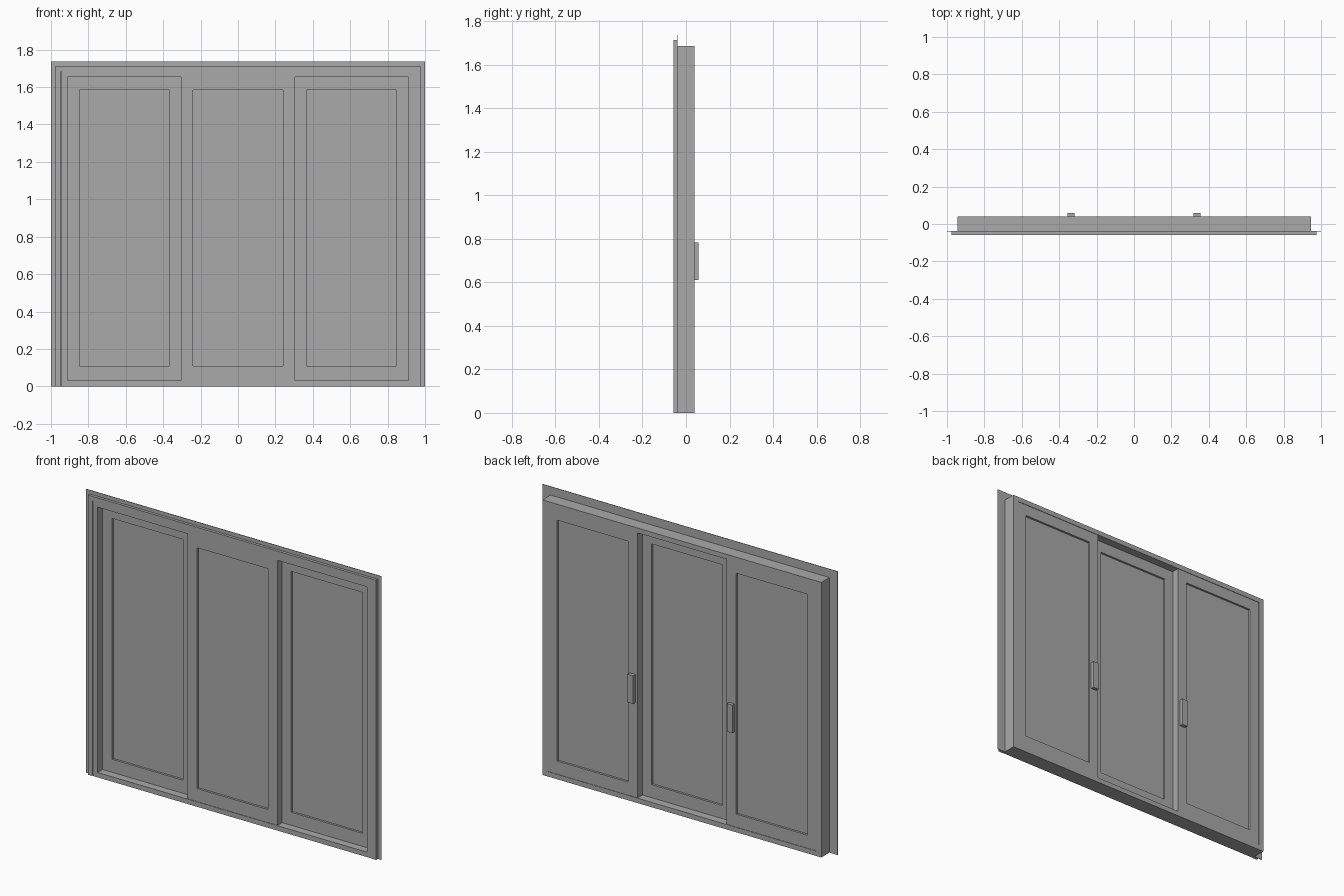
import bpy
import bmesh

cube = bpy.data.objects.get("Cube")
if cube:
    bpy.data.objects.remove(cube, do_unlink=True)

grey = bpy.data.materials.new("neutral grey")
grey.use_nodes = True
COLOUR = (0.4, 0.4, 0.4, 1)
grey.diffuse_color = COLOUR
grey.node_tree.nodes["Principled BSDF"].inputs["Base Color"].default_value = COLOUR


def finish(name, bm):
    bmesh.ops.recalc_face_normals(bm, faces=bm.faces)
    mesh = bpy.data.meshes.new(name)
    bm.to_mesh(mesh)
    bm.free()
    mesh.materials.append(grey)
    obj = bpy.data.objects.new(name, mesh)
    bpy.context.collection.objects.link(obj)
    return obj


def prism(name, outline, y0, y1):
    """Extrude an x-z outline from y0 to y1."""
    bm = bmesh.new()
    face = bm.faces.new([bm.verts.new((x, y0, z)) for x, z in outline])
    moved = bmesh.ops.extrude_face_region(bm, geom=[face], use_keep_orig=True)["geom"]
    for v in moved:
        if isinstance(v, bmesh.types.BMVert):
            v.co.y = y1
    return finish(name, bm)


def rect(x0, x1, z0, z1):
    return [(x0, z0), (x1, z0), (x1, z1), (x0, z1)]


def ring(name, outer, inner, y0, y1):
    """Rectangular frame with mitred corners."""
    bm = bmesh.new()
    loops = [[bm.verts.new((x, y, z)) for x, z in r]
             for r, y in ((outer, y0), (inner, y0), (inner, y1), (outer, y1))]
    for a, b in zip(loops, loops[1:] + loops[:1]):
        for i in range(4):
            j = (i + 1) % 4
            bm.faces.new((a[i], a[j], b[j], b[i]))
    return finish(name, bm)


def arch(name, half, top, width, y0, y1):
    """Trim running up both sides and across the top, open at the floor."""
    inner, low = half - width, top - width
    return prism(name, [(-half, 0), (-half, top), (half, top), (half, 0),
                        (inner, 0), (inner, low), (-inner, low), (-inner, 0)], y0, y1)


def panel(name, x0, x1, y0, y1):
    """Door leaf: stiles and rails around a slightly sunken pane."""
    pane = rect(x0 + STILE, x1 - STILE, 0.11, 1.585)
    ring(name + "_frame", rect(x0, x1, SILL, HEAD), pane, y0, y1)
    prism(name + "_pane", pane, y0 + 0.013, y1 - 0.013)


FRONT, BACK = -0.056, 0.04
SILL, HEAD, STILE = 0.03, 1.655, 0.064
LIP = 0.003

# Outer frame, wall flange and front trim
ring("outer_frame", rect(-0.945, 0.945, 0, 1.685),
     rect(-0.912, 0.912, SILL, HEAD), FRONT, BACK)
arch("wall_flange", 1.0, 1.737, 0.055, -0.041, -0.038)
arch("front_trim", 0.976, 1.713, 0.029, -0.058, -0.041)

# Door leaves: the middle one runs on the front track, the others behind
panel("middle_panel", -0.305, 0.305, FRONT + LIP, -0.01)
for side, label in ((-1, "right"), (1, "left")):
    x0, x1 = sorted((side * 0.302, side * 0.912))
    panel(label + "_panel", x0, x1, -0.008, BACK - LIP)
    # Pull handle on the inner stile
    prism(label + "_handle",
          rect(side * 0.336 - 0.019, side * 0.336 + 0.019, 0.61, 0.782),
          BACK - LIP, 0.058)
